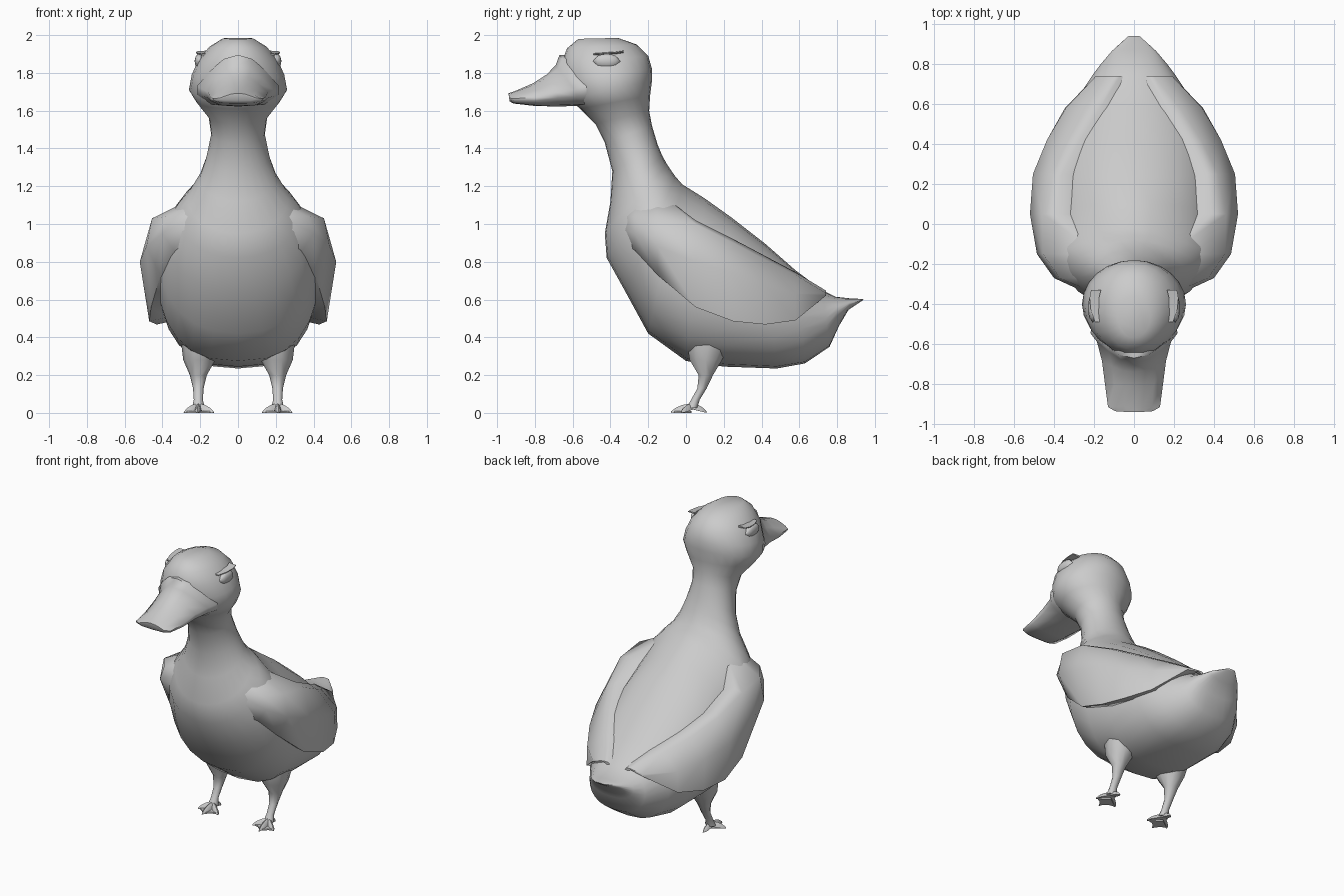
import bpy, bmesh, math
from mathutils import Vector

grey = bpy.data.materials.new("plain_grey")
grey.diffuse_color = (0.6, 0.6, 0.6, 1)


def loft(name, rings, sharp=50, both_sides=False):
    """Skin a list of equal-length closed rings, cap the ends, optionally mirror."""
    bm = bmesh.new()
    vs = [[bm.verts.new(p) for p in r] for r in rings]
    n = len(rings[0])
    for a, b in zip(vs, vs[1:]):
        for i in range(n):
            j = (i + 1) % n
            bm.faces.new((a[i], a[j], b[j], b[i]))
    bm.faces.new(vs[0][::-1])
    bm.faces.new(vs[-1])
    bmesh.ops.recalc_face_normals(bm, faces=bm.faces)
    me = bpy.data.meshes.new(name)
    bm.to_mesh(me)
    bm.free()
    ob = bpy.data.objects.new(name, me)
    bpy.context.collection.objects.link(ob)
    me.materials.append(grey)
    if both_sides:
        m = ob.modifiers.new("mirror", 'MIRROR')
        m.use_mirror_merge = False
    bpy.ops.object.select_all(action='DESELECT')
    ob.select_set(True)
    bpy.context.view_layer.objects.active = ob
    bpy.ops.object.shade_smooth_by_angle(angle=math.radians(sharp))
    return ob


def circle(n):
    return [(math.cos(math.tau * i / n), math.sin(math.tau * i / n)) for i in range(n)]


# Body, neck and head: back point (y, z), front point (y, z), half width
body = [
    (.94, .603, .935, .595, .03), (.87, .606, .86, .545, .11),
    (.79, .615, .81, .46, .165), (.72, .65, .76, .35, .21),
    (.58, .755, .63, .262, .30), (.42, .895, .48, .235, .37),
    (.24, 1.035, .20, .245, .41), (.10, 1.135, 0, .275, .425),
    (-.02, 1.21, -.20, .42, .42), (-.055, 1.25, -.32, .64, .39),
    (-.08, 1.285, -.42, .82, .325), (-.10, 1.315, -.43, .95, .265),
    (-.125, 1.36, -.40, 1.12, .205), (-.15, 1.42, -.39, 1.28, .168),
    (-.18, 1.52, -.43, 1.43, .142), (-.195, 1.60, -.48, 1.53, .155),
    (-.19, 1.68, -.56, 1.61, .22), (-.18, 1.76, -.62, 1.66, .26),
    (-.18, 1.82, -.65, 1.76, .245), (-.20, 1.89, -.66, 1.85, .21),
    (-.26, 1.95, -.63, 1.93, .15), (-.36, 1.985, -.57, 1.98, .08),
]
rings = []
for yb, zb, yf, zf, w in body:
    # Belly is boxy, the slope between the shoulders is pinched
    belly = .77 if zf < .4 else .87 if zf < .5 else 1
    back = 1.2 if 1.1 < zb < 1.33 else 1
    ring = []
    for c, s in circle(24):
        k = .5 + .5 * c
        x = w * math.copysign(abs(s) ** (back if c > 0 else belly), s)
        ring.append((x, yf + (yb - yf) * k, zf + (zb - zf) * k))
    rings.append(ring)
loft("body_neck_and_head", rings, 60)

# Folded wings: y, then (x, z) for top edge, ridge, outer bulge, lower edge
wing = [
    (-.33, .12, 1.10, .23, 1.04, .27, .97, .25, .90),
    (-.27, .14, 1.15, .37, 1.04, .40, .95, .34, .86),
    (-.15, .17, 1.17, .455, 1.03, .485, .88, .41, .73),
    (.05, .39, 1.02, .46, 1.00, .52, .80, .46, .56),
    (.25, .36, .92, .42, .90, .505, .74, .47, .485),
    (.42, .27, .83, .335, .81, .435, .68, .43, .468),
    (.58, .17, .745, .23, .73, .34, .63, .345, .49),
    (.74, .07, .648, .10, .648, .19, .635, .19, .62),
]
rings = []
for y, tx, tz, rx, rz, ox, oz, bx, bz in wing:
    rings.append([(x, y, z) for x, z in (
        (tx, tz), (rx, rz), (ox, oz), (bx, bz),
        (bx - .09, bz + .02), (max(.02, tx - .10), tz - .05))])
loft("wing", rings, 55, True)

# Bill: crown y, side y, half width, crown z, side z, underside z
bill = [
    (-.94, -.935, .095, 1.692, 1.665, 1.65),
    (-.91, -.915, .13, 1.702, 1.66, 1.638),
    (-.81, -.80, .145, 1.745, 1.665, 1.625),
    (-.74, -.68, .16, 1.79, 1.69, 1.622),
    (-.69, -.58, .185, 1.84, 1.70, 1.625),
    (-.67, -.535, .218, 1.895, 1.715, 1.625),
    (-.63, -.50, .21, 1.895, 1.715, 1.63),
]
half = [(0, 1), (.35, .88), (.68, .52), (1, .08), (.98, -.35), (.65, -.9), (0, -1)]
outline = half + [(-x, h) for x, h in half[-2:0:-1]]
rings = []
for yc, ys, w, zt, zs, zu in bill:
    rings.append([(w * u, yc + (ys - yc) * min(1, 1 - max(h, 0)),
                   zs + h * ((zt - zs) if h > 0 else (zs - zu)))
                  for u, h in outline])
loft("bill", rings, 60)

# Eyes: flattened almonds set into the head sides
rings = []
for i in range(7):
    s = -1 + i / 3
    r = max(.02, math.sqrt(max(0, 1 - s * s)))
    rings.append([(.205 + .025 * r * a, -.42 + .072 * s, 1.862 + .04 * r * b)
                  for a, b in circle(10)])
loft("eye", rings, 60, True)

# Brows: thin ledges shading the eyes
brow = [(-.49, .165, .195, 1.898), (-.43, .175, .216, 1.902),
        (-.37, .175, .222, 1.906), (-.33, .165, .215, 1.912)]
loft("brow", [[(a, y, z + .006), (b, y, z + .003), (b, y, z - .002),
               (a, y, z - .006)] for y, a, b, z in brow], 40, True)

# Legs: thigh tapering to a thin shank (x, y, z, radius x, radius y)
leg = [(.20, .12, .36, .10, .12), (.205, .105, .28, .085, .09),
       (.21, .105, .20, .045, .04), (.21, .085, .13, .028, .026),
       (.21, .05, .07, .024, .024), (.21, .03, .025, .034, .03)]
loft("leg", [[(x + rx * a, y + ry * b, z) for a, b in circle(10)]
             for x, y, z, rx, ry in leg], 60, True)

# Toes: three forward and one back, arched and pointed
ankle = Vector((.21, .03, .035))
for name, tip in (("middle_toe", (.215, -.08)), ("inner_toe", (.13, -.03)),
                  ("outer_toe", (.285, -.025)), ("back_toe", (.205, .108))):
    end = Vector((tip[0], tip[1], .006))
    side = (end - ankle).cross(Vector((0, 0, 1))).normalized()
    rings = []
    for f, w, top in ((0, .018, .052), (.45, .017, .042), (.75, .015, .028), (1, .004, .008)):
        p = ankle.lerp(end, f)
        low = .02 * (1 - f)
        rings.append([(p.x + side.x * w * u, p.y + side.y * w * u, low + (top - low) * h)
                      for u, h in ((-1, 0), (-.6, .75), (0, 1), (.6, .75), (1, 0))])
    loft(name, rings, 50, True)

# Webbing between the front toes
web = [(.21, .03), (.135, -.025), (.175, -.035), (.215, -.07), (.25, -.035), (.28, -.02)]
loft("foot_web", [[(x, y, z) for x, y in web] for z in (0, .01)], 40, True)
